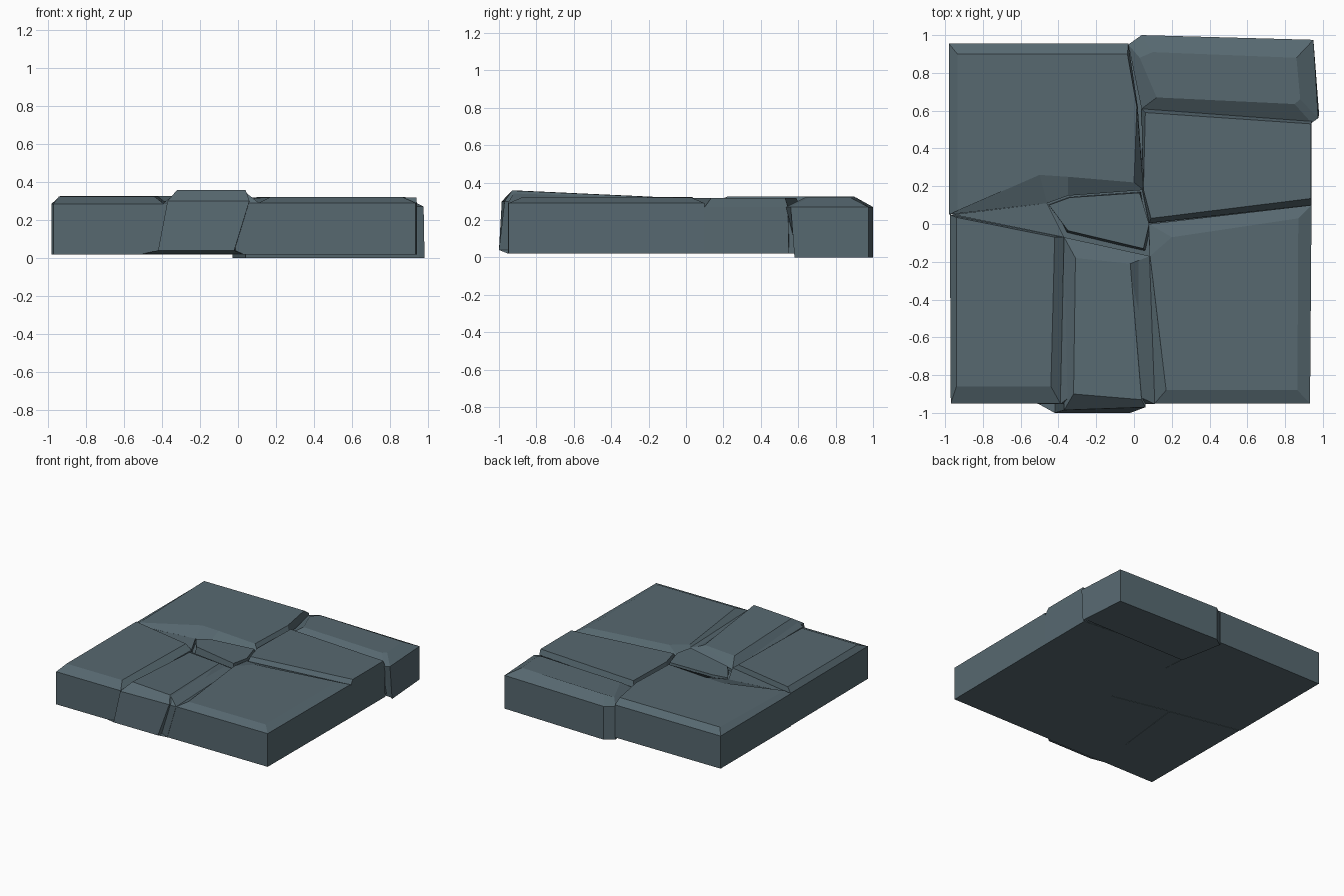
import bpy, bmesh

stone = bpy.data.materials.new("slate stone")
stone.diffuse_color = (0.095, 0.14, 0.163, 1)


def slab(name, rings):
    """Loft a stone from rings of (z, points); a point may carry its own z."""
    bm = bmesh.new()
    loops = [[bm.verts.new((p[0], p[1], p[2] if len(p) > 2 else z)) for p in pts]
             for z, pts in rings]
    n = len(loops[0])
    bm.faces.new(loops[0])
    bm.faces.new(loops[-1])
    for a, b in zip(loops, loops[1:]):
        for i in range(n):
            j = (i + 1) % n
            bm.faces.new((a[i], a[j], b[j], b[i]))
    bmesh.ops.recalc_face_normals(bm, faces=bm.faces)
    mesh = bpy.data.meshes.new(name)
    bm.to_mesh(mesh)
    bm.free()
    mesh.materials.append(stone)
    ob = bpy.data.objects.new(name, mesh)
    bpy.context.collection.objects.link(ob)


# mortar bed that closes the joints
bed = [(-0.96, -0.93), (0.92, -0.93), (0.92, 0.93), (-0.96, 0.93)]
slab("mortar_bed", [(0.022, bed), (0.25, bed)])

# large back left stone, sloping down at its front edge
nw = [(-0.98, 0.05), (-0.46, 0.11), (-0.35, 0.15), (0.05, 0.18), (0.02, 0.62), (-0.03, 0.955), (-0.98, 0.955)]
slab("back_left_stone", [
    (0.02, nw), (0.285, nw),
    (0.325, [(-0.935, 0.07, 0.305), (-0.50, 0.26), (-0.35, 0.25),
             (0.0, 0.22), (0.015, 0.62), (-0.035, 0.90), (-0.935, 0.90)])])

# protruding back right stone
slab("back_right_stone", [
    (0.0, [(0.04, 0.60), (0.95, 0.60), (0.98, 0.58), (0.95, 0.975), (0.04, 1.0), (-0.03, 0.95)]),
    (0.27, [(0.04, 0.61), (0.94, 0.535), (0.975, 0.56), (0.95, 0.975), (0.04, 1.0), (-0.03, 0.95)]),
    (0.32, [(0.12, 0.67), (0.85, 0.635), (0.88, 0.66), (0.86, 0.88), (0.10, 0.91), (0.03, 0.88, 0.305)])])

# flat right middle stone
slab("right_middle_stone", [
    (0.02, [(0.08, 0.0), (0.94, 0.10), (0.94, 0.55), (0.04, 0.62), (0.03, 0.18)]),
    (0.27, [(0.08, 0.005), (0.94, 0.10), (0.94, 0.545), (0.04, 0.61), (0.045, 0.18)]),
    (0.318, [(0.09, 0.03), (0.938, 0.135), (0.938, 0.53), (0.06, 0.59), (0.05, 0.18)])])

# large front right stone
se = [(0.11, -0.95), (0.932, -0.95), (0.94, 0.10), (0.08, 0.0), (0.08, -0.17)]
slab("front_right_stone", [
    (0.02, [(0.0, -0.95)] + se[1:]), (0.29, se),
    (0.32, [(0.17, -0.88), (0.865, -0.88), (0.87, 0.03), (0.20, -0.07), (0.085, -0.17, 0.315)])])

# raised front stone with slanted sides
slab("raised_front_stone", [
    (0.02, [(-0.51, -0.95), (0.03, -0.95), (0.08, -0.17), (-0.37, -0.07)]),
    (0.04, [(-0.42, -1.0), (-0.02, -1.0), (0.08, -0.17, 0.04), (-0.37, -0.07)]),
    (0.30, [(-0.37, -0.985), (0.06, -0.97), (0.08, -0.17, 0.285), (-0.37, -0.07, 0.27)]),
    (0.358, [(-0.32, -0.90), (0.04, -0.93), (-0.02, -0.21, 0.325), (-0.31, -0.18, 0.325)])])
# flanks of the raised stone filling its side joints
slab("raised_stone_flanks", [
    (0.02, [(-0.51, -0.953), (0.03, -0.953), (0.08, -0.17), (-0.38, -0.07)]),
    (0.29, [(-0.39, -0.953), (0.11, -0.953), (0.085, -0.17), (-0.37, -0.07, 0.27)]),
    (0.345, [(-0.32, -0.90), (0.04, -0.92), (-0.02, -0.21, 0.32), (-0.31, -0.18, 0.32)])])

# front left stone
slab("front_left_stone", [
    (0.02, [(-0.97, -0.95), (-0.50, -0.95), (-0.40, -0.07), (-0.975, 0.05)]),
    (0.285, [(-0.97, -0.95), (-0.39, -0.95), (-0.37, -0.07), (-0.975, 0.05)]),
    (0.324, [(-0.94, -0.86), (-0.44, -0.86), (-0.42, -0.07), (-0.94, 0.035)])])

# small centre stone and the wedge left of it
slab("centre_stone", [
    (0.10, [(-0.37, -0.07), (0.08, -0.17), (0.08, 0.0), (0.05, 0.18), (-0.35, 0.15), (-0.46, 0.11)]),
    (0.312, [(-0.35, -0.035, 0.305), (0.05, -0.13), (0.08, 0.0), (0.03, 0.165), (-0.34, 0.14, 0.30), (-0.45, 0.10, 0.29)])])
slab("left_wedge", [
    (0.10, [(-0.96, 0.05), (-0.37, -0.07), (-0.46, 0.11)]),
    (0.285, [(-0.96, 0.05), (-0.37, -0.07), (-0.46, 0.11)])])
